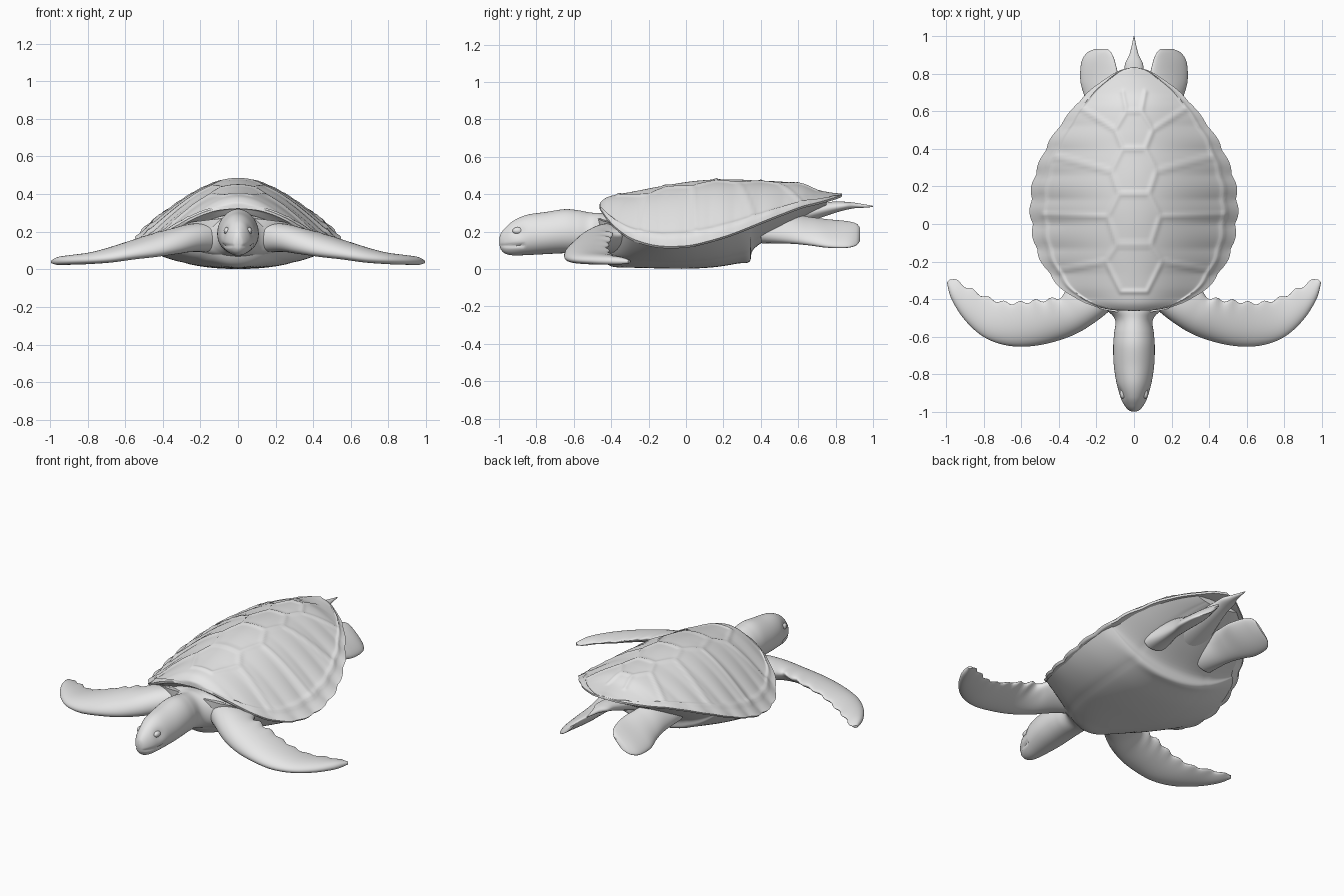
import bpy, bmesh, math
from mathutils import Vector

cube = bpy.data.objects.get("Cube")
if cube:
    bpy.data.objects.remove(cube, do_unlink=True)

grey = bpy.data.materials.new("plain grey")
grey.use_nodes = True
grey.diffuse_color = (0.8, 0.8, 0.8, 1)
grey.node_tree.nodes["Principled BSDF"].inputs["Base Color"].default_value = (0.8, 0.8, 0.8, 1)


def smooth(rows, steps):
    """Catmull-Rom interpolation through tuples of numbers."""
    out = []
    last = len(rows) - 1
    for i in range(last):
        p = [rows[min(max(k, 0), last)] for k in (i - 1, i, i + 1, i + 2)]
        for s in range(steps):
            t = s / steps
            out.append([b + 0.5 * t * (c - a + t * (2*a - 5*b + 4*c - d + t * (3*(b - c) + d - a)))
                        for a, b, c, d in zip(*p)])
    return out + [list(rows[-1])]


def skin(name, rings, angle=50):
    """Bridge a list of equal closed rings and cap the ends."""
    bm = bmesh.new()
    loops = [[bm.verts.new(p) for p in ring] for ring in rings]
    n = len(loops[0])
    for a, b in zip(loops, loops[1:]):
        for i in range(n):
            j = (i + 1) % n
            bm.faces.new((a[i], a[j], b[j], b[i]))
    bm.faces.new(loops[0])
    bm.faces.new(loops[-1])
    bmesh.ops.remove_doubles(bm, verts=bm.verts, dist=0.0002)
    bmesh.ops.recalc_face_normals(bm, faces=bm.faces)
    mesh = bpy.data.meshes.new(name)
    bm.to_mesh(mesh)
    bm.free()
    obj = bpy.data.objects.new(name, mesh)
    bpy.context.collection.objects.link(obj)
    finish(obj, angle)
    return obj


def finish(obj, angle=50):
    obj.data.materials.append(grey)
    bpy.ops.object.select_all(action="DESELECT")
    obj.select_set(True)
    bpy.context.view_layer.objects.active = obj
    bpy.ops.object.shade_smooth_by_angle(angle=math.radians(angle))


def bump(d, width):
    return math.exp(-(d / width) ** 2)


# Carapace: y, half width, rim height, ridge height
SHELL = [(-.462, .0, .335, .345), (-.455, .13, .32, .36), (-.42, .26, .27, .385),
         (-.36, .365, .21, .40), (-.28, .44, .16, .415), (-.15, .515, .125, .44),
         (0, .545, .125, .465), (.12, .55, .15, .477), (.25, .53, .19, .48),
         (.4, .47, .25, .472), (.5, .41, .29, .468), (.62, .32, .335, .455),
         (.7, .245, .355, .425), (.77, .155, .375, .41), (.815, .08, .39, .405),
         (.835, .0, .40, .405)]

# Scute seams: a zigzag beside the spine, cross seams and side seams
ZIGZAG = [(.07, -.36), (.15, -.2), (.09, -.11), (.14, .04), (.08, .16),
          (.12, .28), (.06, .4), (.1, .5), (.04, .6), (.06, .7)]
SEAMS = list(zip(ZIGZAG, ZIGZAG[1:]))
SEAMS += [(p, (0, p[1])) for p in ZIGZAG[::2]]
SEAMS += list(zip(ZIGZAG[1::2], [(.41, -.25), (.48, .05), (.42, .36), (.27, .61)]))


def seam_height(x, y):
    best = 1
    for (ax, ay), (bx, by) in SEAMS:
        dx, dy = bx - ax, by - ay
        t = min(max(((x - ax) * dx + (y - ay) * dy) / (dx * dx + dy * dy), 0), 1)
        best = min(best, math.hypot(x - ax - t * dx, y - ay - t * dy))
    return 0.007 * bump(best, 0.012)


def shell_ring(y, w, rim, ridge, cols=100):
    w = max(w, 0)
    notch = abs(math.sin(y * 24))
    w *= 0.985 + 0.025 * notch
    top, under = [], []
    for i in range(cols + 1):
        u = 2 * i / cols - 1
        a = abs(u)
        arch = max(math.cos(a * math.pi / 2), 0) ** 1.08
        z = rim + (ridge - rim) * arch
        fade = min(w / 0.2, 1)
        z += seam_height(a * w, y) * fade * min((1 - a) * 8, 1)
        z += 0.008 * bump(a - 0.87, 0.025) * fade
        if a > 0.87:
            z += 0.006 * bump(notch, 0.25) * fade * (1 - a) * 8
        top.append((u * w, y, z))
        if 0 < i < cols:
            under.append((u * w, y, rim - 0.012 + min(0.04, (ridge - rim) * 0.5) * arch))
    return top + under[::-1]


skin("carapace", [shell_ring(*r) for r in smooth(SHELL, 9)])

# Plastron: y, half width, top height, bottom height
BELLY = [(-.47, .08, .27, .12), (-.45, .18, .26, .06), (-.4, .28, .24, .015),
         (-.3, .41, .16, .008), (-.15, .5, .125, .004), (0, .53, .125, .002),
         (.15, .53, .155, .01), (.28, .5, .195, .03), (.34, .47, .225, .04),
         (.365, .45, .24, .11), (.5, .38, .285, .2), (.65, .26, .335, .29),
         (.75, .15, .365, .34)]


def belly_ring(y, w, top, low, cols=48):
    ring = []
    for i in range(cols + 1):
        u = 2 * i / cols - 1
        z = low + (top - low) * abs(u) ** 2.2
        z += 0.006 * bump(abs(u) - 0.55, 0.04) * min(w, 0.4)
        ring.append((u * w, y, z))
    return ring + [(w * 0.4, y, top + 0.01), (-w * 0.4, y, top + 0.01)]


skin("plastron", [belly_ring(*r) for r in smooth(BELLY, 6)])


def loft(name, rows, lean=0, taper=0, tweak=None, steps=7, count=40):
    """Rows hold two edge points and a half thickness."""
    rings = []
    for r in smooth(rows, steps):
        a, b, t = Vector(r[0:3]), Vector(r[3:6]), max(r[6], 0.001)
        ring = []
        for k in range(count):
            th = 2 * math.pi * k / count
            c, s = math.cos(th), math.sin(th)
            p = (a + b) / 2 + (b - a) / 2 * c * (1 - taper * s)
            p.z += t * s * (1 - lean * c)
            ring.append(tweak(p, c) if tweak else p)
        rings.append(ring)
    return skin(name, rings)


def upright(rows):
    """Turn y, half width, top, bottom into symmetric loft rows."""
    return [(-w, y, (t + b) / 2, w, y, (t + b) / 2, (t - b) / 2) for y, w, t, b in rows]


# Head and neck with a pressed-in mouth line and eye sockets
def face(p, c):
    if p.y < -0.86:
        line = 0.125 + 0.12 * (p.y + 0.98) ** 2
        p.x *= 1 - 0.12 * bump(p.z - line, 0.008)
    p.x *= 1 - 0.12 * bump(math.hypot(p.y + 0.9, p.z - 0.205), 0.035)
    return p


HEAD = [(-.998, .008, .165, .135), (-.99, .028, .19, .105), (-.965, .05, .222, .082),
        (-.92, .073, .26, .073), (-.85, .092, .29, .075), (-.75, .107, .305, .08),
        (-.65, .11, .32, .085), (-.58, .105, .315, .085), (-.51, .1, .302, .08),
        (-.46, .145, .3, .07), (-.4, .25, .29, .06), (-.3, .28, .26, .06)]
loft("head_and_neck", upright(HEAD), taper=0.1, tweak=face, steps=9, count=64)

# Tail
TAIL = [(.5, .13, .33, .2), (.65, .085, .345, .25), (.78, .055, .36, .295),
        (.85, .048, .36, .315), (.9, .025, .355, .325), (.95, .012, .347, .328),
        (1, .002, .338, .332)]
loft("tail", upright(TAIL))

# Flippers: leading edge, trailing edge, half thickness
FRONT = [(.08, -.42, .17, .15, -.2, .17, .08), (.19, -.51, .16, .33, -.32, .18, .07),
         (.3, -.58, .13, .38, -.38, .185, .06), (.42, -.625, .1, .44, -.4, .18, .05),
         (.55, -.65, .08, .54, -.41, .15, .042), (.68, -.645, .06, .66, -.42, .11, .035),
         (.8, -.6, .05, .77, -.395, .075, .028), (.9, -.51, .045, .87, -.345, .06, .024),
         (.97, -.4, .043, .93, -.31, .048, .02), (.995, -.31, .04, .975, -.29, .04, .008)]
REAR = [(.26, .4, .19, .08, .42, .23, .07), (.25, .55, .17, .1, .55, .26, .065),
        (.26, .66, .145, .09, .66, .26, .05), (.285, .76, .125, .08, .76, .255, .04),
        (.28, .86, .12, .1, .86, .25, .03), (.25, .91, .13, .12, .91, .24, .02),
        (.21, .93, .15, .14, .93, .22, .008)]


def scallop(p, c):
    if c > 0:
        p.y += 0.009 * math.sin(abs(p.x) * 75) * c ** 5
        p.z += 0.008 * math.sin(abs(p.x) * 75 + 1) * c ** 3 * bump(abs(p.x) - 0.45, 0.1)
    return p


for side, sign in (("left", 1), ("right", -1)):
    def flip(rows):
        return [(sign * a, b, c, sign * d, e, f, t) for a, b, c, d, e, f, t in rows]
    loft(side + "_front_flipper", flip(FRONT), lean=0.35, tweak=scallop)
    loft(side + "_rear_flipper", flip(REAR))
    # Bulging eye
    bpy.ops.mesh.primitive_uv_sphere_add(segments=20, ring_count=12, radius=1,
                                         location=(sign * 0.058, -0.9, 0.205))
    eye = bpy.context.object
    eye.name = side + "_eye"
    eye.scale = (0.018, 0.028, 0.019)
    finish(eye)
